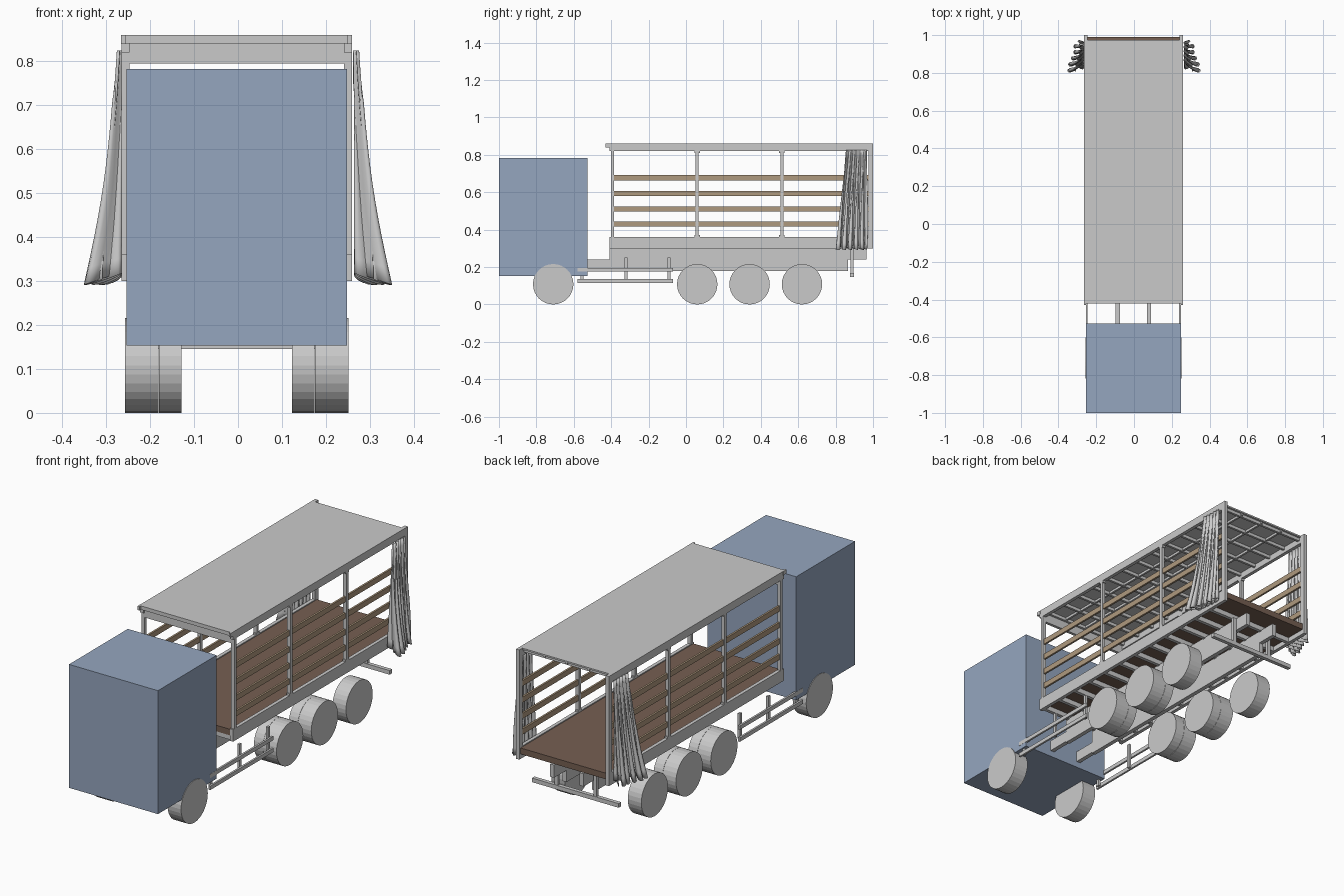
import bpy, bmesh, math
from mathutils import Matrix

cube = bpy.data.objects.get("Cube")
if cube:
    bpy.data.objects.remove(cube, do_unlink=True)

CX = -0.003          # body centre line
SIDES = (("left", 1), ("right", -1))


def material(name, rgb):
    m = bpy.data.materials.new(name)
    m.use_nodes = True
    m.diffuse_color = (*rgb, 1)
    m.node_tree.nodes["Principled BSDF"].inputs["Base Color"].default_value = (*rgb, 1)
    return m


GREY = material("light grey", (0.59, 0.59, 0.59))
BLUE = material("cab blue", (0.30, 0.38, 0.52))
TAN = material("slat tan", (0.43, 0.32, 0.21))
BROWN = material("floor brown", (0.18, 0.115, 0.085))


def finish(name, bm, mat):
    mesh = bpy.data.meshes.new(name)
    bm.to_mesh(mesh)
    bm.free()
    mesh.materials.append(mat)
    ob = bpy.data.objects.new(name, mesh)
    bpy.context.collection.objects.link(ob)
    return ob


def add_box(bm, x, y, z):
    """Add a box from (min, max) pairs, x measured from the centre line."""
    lo = [min(p) for p in (x, y, z)]
    hi = [max(p) for p in (x, y, z)]
    mid = [(a + b) / 2 for a, b in zip(lo, hi)]
    size = [b - a for a, b in zip(lo, hi)]
    mid[0] += CX
    bmesh.ops.create_cube(bm, size=1, matrix=Matrix.Translation(mid) @ Matrix.Diagonal((*size, 1)))


def boxes(name, mat, parts):
    bm = bmesh.new()
    for p in parts:
        add_box(bm, *p)
    return finish(name, bm, mat)


def mirrored(x, s):
    return (x[0] * s, x[1] * s)


def wheel(name, x, y, radius=0.108):
    """Wheel lying along x between the given pair."""
    bm = bmesh.new()
    place = Matrix.Translation((CX + sum(x) / 2, y, radius)) @ Matrix.Rotation(math.pi / 2, 4, "Y")
    bmesh.ops.create_cone(bm, cap_ends=True, segments=32, radius1=radius, radius2=radius,
                          depth=abs(x[1] - x[0]), matrix=place)
    finish(name, bm, GREY)


# Cab
boxes("cab", BLUE, [((-0.251, 0.251), (-1, -0.526), (0.153, 0.783))])

# Wheels: single front and last axles, twin wheels between
for side, s in SIDES:
    for axle, y, twin in (("front", -0.71, False), ("second", 0.06, True),
                          ("third", 0.34, True), ("last", 0.62, False)):
        wheel(f"{axle}_wheel_{side}", mirrored((0.178, 0.254), s), y)
        if twin:
            wheel(f"{axle}_inner_wheel_{side}", mirrored((0.126, 0.177), s), y)

# Chassis rails with stepped ends
for side, s in SIDES:
    x = mirrored((0.072, 0.094), s)
    boxes(f"chassis_rail_{side}", GREY, [
        (x, (-0.56, -0.41), (0.185, 0.24)),
        (x, (-0.41, 0.865), (0.18, 0.305)),
        (x, (0.865, 0.965), (0.24, 0.305))])

# Floor, carried by evenly spaced cross beams
boxes("floor", BROWN, [((-0.25, 0.25), (-0.405, 0.99), (0.325, 0.356))])
boxes("floor_beams", GREY, [((-0.245, 0.245), (y, y + 0.018), (0.3, 0.325))
                            for y in [-0.4 + 0.115 * i for i in range(12)]])

# Side frames: sill, top beam, posts with end plates, slats
for side, s in SIDES:
    x = mirrored((0.244, 0.262), s)
    boxes(f"sill_{side}", GREY, [(x, (-0.41, 0.985), (0.3, 0.361))])
    boxes(f"top_beam_{side}", GREY, [(x, (-0.41, 0.985), (0.82, 0.857))])
    posts = [(x, (-0.4, -0.384), (0.36, 0.82)), (x, (0.975, 1), (0.3, 0.86))]
    for y in (0.06, 0.512):
        posts.append((x, (y - 0.008, y + 0.008), (0.36, 0.82)))
        posts += [(x, (y - 0.014, y + 0.014), z) for z in ((0.36, 0.37), (0.81, 0.82))]
    boxes(f"posts_{side}", GREY, posts)
    xs = mirrored((0.247, 0.257), s)
    boxes(f"slats_{side}", TAN, [(xs, (-0.385, 0.975), (z - 0.014, z + 0.014))
                                 for z in (0.43, 0.51, 0.593, 0.677)])

# Roof sheet, ribs and front header
boxes("roof", GREY, [((-0.262, 0.262), (-0.412, 0.975), (0.852, 0.86))])
boxes("roof_cross_ribs", GREY, [((-0.245, 0.245), (y, y + 0.012), (0.836, 0.853))
                                for y in [-0.38 + 0.111 * i for i in range(13)]])
boxes("roof_long_ribs", GREY, [((x - 0.005, x + 0.005), (-0.4, 0.97), (0.84, 0.853))
                               for x in (-0.125, 0, 0.125)])
boxes("front_header", GREY, [((-0.244, 0.244), (-0.4, -0.385), (0.795, 0.853))])
boxes("front_roof_lip", GREY, [((-0.255, 0.255), (-0.42, -0.41), (0.841, 0.86))]
      + [(mirrored((0.252, 0.263), s), (-0.43, -0.405), (0.84, 0.86)) for _, s in SIDES])

# Side guards between the front and second axles
for side, s in SIDES:
    rail = mirrored((0.242, 0.252), s)
    hanger = mirrored((0.23, 0.242), s)
    boxes(f"side_guard_{side}", GREY,
          [(rail, (-0.58, -0.07), z) for z in ((0.115, 0.135), (0.176, 0.196))]
          + [(hanger, (y - 0.008, y + 0.008), (0.12, 0.25)) for y in (-0.555, -0.322, -0.092)])

# Rear underrun bar and its brackets
boxes("rear_underrun_bar", GREY,
      [((-0.245, 0.245), (0.877, 0.897), (0.146, 0.167))]
      + [(mirrored((0.1, 0.118), s), (0.88, 0.895), (0.16, 0.3)) for _, s in SIDES])


def curtain(name, s, cols=72, rows=14, folds=5):
    """Gathered curtain hanging in folds that flare towards the hem."""
    bm = bmesh.new()
    grid = []
    for r in range(rows + 1):
        t = r / rows
        flare = 0.012 + 0.035 * t + 0.04 * t ** 2.5
        row = []
        for c in range(cols + 1):
            u = c / cols
            a = 2 * math.pi * folds * u + 0.5 * math.sin(3 * t)
            depth = 0.8 + 0.2 * math.sin(5 * u + 1)
            x = 0.264 + flare * depth * (0.5 + 0.5 * math.sin(a))
            y = 0.965 - (0.11 + 0.05 * t) * (1 - u) + 0.014 * t * math.sin(2 * a)
            z = 0.825 - t * (0.52 + 0.014 * math.sin(a + u))
            row.append(bm.verts.new((s * x, y, z)))
        grid.append(row)
    for r in range(rows):
        for c in range(cols):
            quad = (grid[r][c], grid[r + 1][c], grid[r + 1][c + 1], grid[r][c + 1])
            bm.faces.new(quad if s > 0 else quad[::-1]).smooth = True
    ob = finish(name, bm, GREY)
    thick = ob.modifiers.new("thickness", "SOLIDIFY")
    thick.thickness = 0.002


# Gathered side curtains at the rear
for side, s in SIDES:
    curtain(f"curtain_{side}", s)
